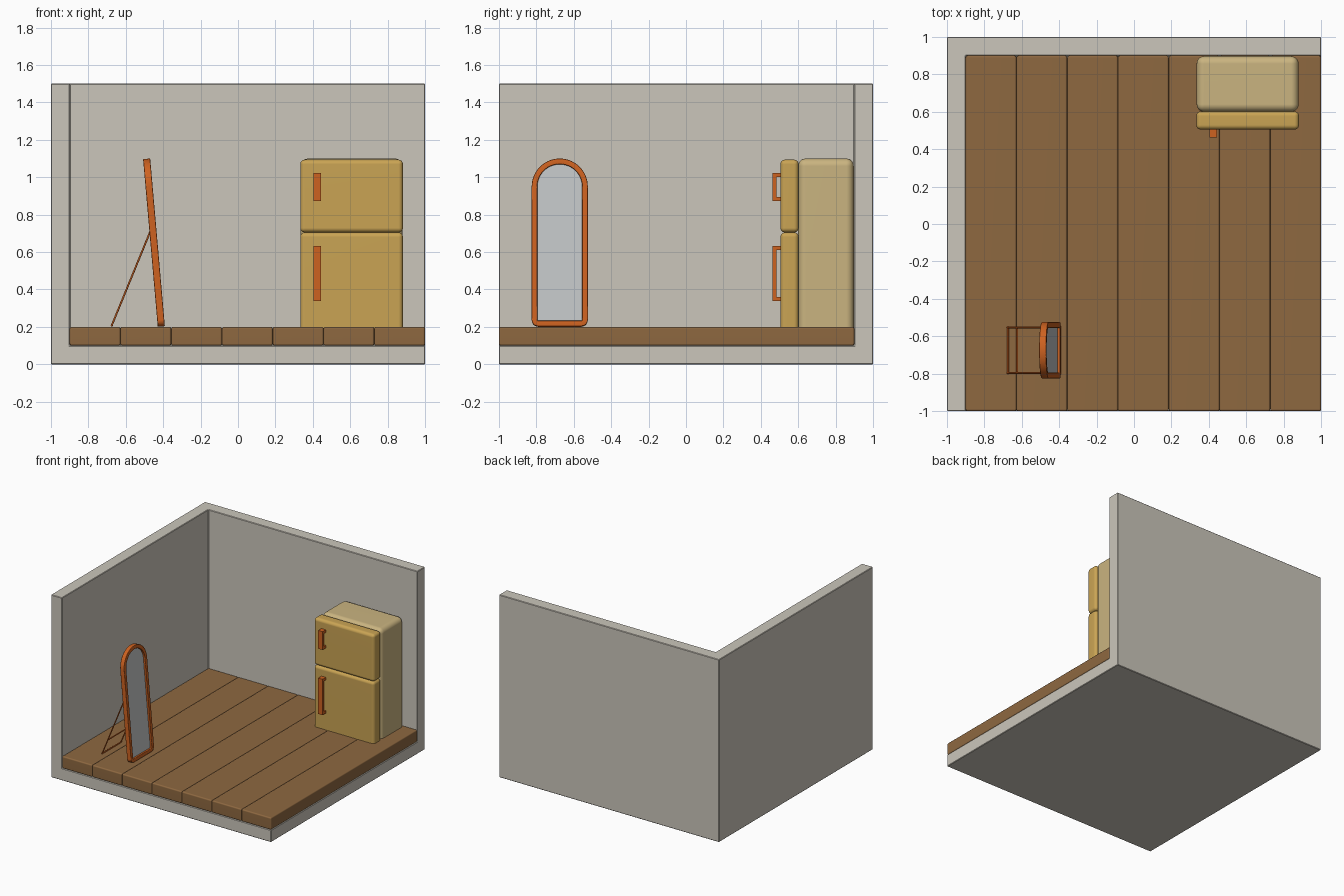
import bpy, bmesh, math
from mathutils import Vector, Matrix

if "Cube" in bpy.data.objects:
    bpy.data.objects.remove(bpy.data.objects["Cube"])


def material(name, r, g, b):
    m = bpy.data.materials.new(name)
    lin = [((c / 255 + 0.055) / 1.055) ** 2.4 for c in (r, g, b)]
    m.diffuse_color = (*lin, 1)
    m.use_nodes = True
    m.node_tree.nodes["Principled BSDF"].inputs["Base Color"].default_value = m.diffuse_color
    return m


PLASTER = material("warm grey plaster", 203, 198, 187)
WOOD = material("brown wood", 142, 104, 64)
CREAM = material("cream enamel", 202, 180, 128)
YELLOW = material("mustard enamel", 202, 164, 84)
ORANGE = material("burnt orange", 206, 98, 32)
GLASS = material("silver glass", 196, 199, 200)


def finish(bm, name, mat, smooth=True):
    bmesh.ops.recalc_face_normals(bm, faces=bm.faces)
    me = bpy.data.meshes.new(name)
    bm.to_mesh(me)
    bm.free()
    ob = bpy.data.objects.new(name, me)
    bpy.context.collection.objects.link(ob)
    if mat:
        me.materials.append(mat)
    if smooth:
        bpy.ops.object.select_all(action='DESELECT')
        ob.select_set(True)
        bpy.context.view_layer.objects.active = ob
        bpy.ops.object.shade_smooth_by_angle(angle=math.radians(50))
        ob.modifiers.new("even normals", 'WEIGHTED_NORMAL').keep_sharp = True
    return ob


def add_box(bm, lo, hi):
    lo, hi = Vector(lo), Vector(hi)
    mat = Matrix.Translation((lo + hi) / 2) @ Matrix.Diagonal((*(hi - lo), 1))
    bmesh.ops.create_cube(bm, size=1, matrix=mat)


def box(name, lo, hi, mat, bevel=0.0, segments=3):
    bm = bmesh.new()
    add_box(bm, lo, hi)
    if bevel:
        bmesh.ops.bevel(bm, geom=bm.edges[:], offset=bevel, segments=segments,
                        profile=0.5, affect='EDGES')
    return finish(bm, name, mat, smooth=bevel > 0)


# Room shell: base slab with left and back walls, cut from one block
room = box("room_shell", (-1, -1, 0), (1, 1, 1.5), PLASTER)
cutter = box("room_cutter", (-0.9, -1.5, 0.1), (1.5, 0.9, 2), None)
cutter.hide_render = True
cutter.hide_viewport = True
cutter.display_type = 'WIRE'
cut = room.modifiers.new("open corner", 'BOOLEAN')
cut.object, cut.operation, cut.solver = cutter, 'DIFFERENCE', 'EXACT'
soft = room.modifiers.new("soft edges", 'BEVEL')
soft.width, soft.segments = 0.004, 1

# Floor planks
PLANKS = 7
step = 1.9 / PLANKS
for i in range(PLANKS):
    x = -0.9 + i * step
    box(f"floor_plank_{i + 1}", (x, -1, 0.1), (x + step, 0.9, 0.2), WOOD, 0.01, 3)

# Fridge: body and two doors, their feet sunk into the floor
box("fridge_body", (0.335, 0.6, 0.15), (0.88, 0.897, 1.1), CREAM, 0.04, 5)
box("fridge_lower_door", (0.333, 0.505, 0.15), (0.882, 0.602, 0.705), YELLOW, 0.024, 4)
box("fridge_upper_door", (0.333, 0.505, 0.705), (0.882, 0.602, 1.094), YELLOW, 0.024, 4)

# Door handles: a grip on two posts
for name, z0, z1 in (("lower", 0.337, 0.632), ("upper", 0.873, 1.023)):
    bm = bmesh.new()
    side = [(0.51, z0), (0.463, z0), (0.463, z1), (0.51, z1),
            (0.51, z1 - 0.022), (0.484, z1 - 0.022), (0.484, z0 + 0.022), (0.51, z0 + 0.022)]
    face = bm.faces.new([bm.verts.new((0.405, y, z)) for y, z in side])
    ext = bmesh.ops.extrude_face_region(bm, geom=[face])
    bmesh.ops.translate(bm, vec=(0.04, 0, 0),
                        verts=[v for v in ext["geom"] if isinstance(v, bmesh.types.BMVert)])
    finish(bm, f"fridge_{name}_handle", ORANGE, smooth=False)

# Standing mirror outline: arched top, small rounded bottom corners (y, z, outward angle)
R, CORNER, HALF = 0.135, 0.02, 0.015
outline = []
for cy, cz, r, a0, a1, n in ((0, 0.75, R, 0, 180, 28),
                             (-R + CORNER, HALF + CORNER, CORNER, 180, 270, 5),
                             (R - CORNER, HALF + CORNER, CORNER, 270, 360, 5)):
    for k in range(n + 1):
        a = math.radians(a0 + (a1 - a0) * k / n)
        outline.append((cy + r * math.cos(a), cz + r * math.sin(a), a))
LEAN = Matrix.Translation((-0.41, -0.675, 0.202)) @ Matrix.Rotation(math.radians(-5), 4, 'Y')

# Mirror frame: chamfered section swept round the outline
D, C = 0.019, 0.003
section = [(-D, HALF - C), (-D + C, HALF), (D - C, HALF), (D, HALF - C),
           (D, -HALF + C), (D - C, -HALF), (-D + C, -HALF), (-D, -HALF + C)]
bm = bmesh.new()
rings = [[bm.verts.new((sx, y + so * math.cos(a), z + so * math.sin(a))) for sx, so in section]
         for y, z, a in outline]
for i, ring in enumerate(rings):
    nxt = rings[(i + 1) % len(rings)]
    for j in range(len(section)):
        k = (j + 1) % len(section)
        bm.faces.new((ring[j], ring[k], nxt[k], nxt[j]))
finish(bm, "mirror_frame", ORANGE).matrix_world = LEAN

# Mirror glass: thin pane inside the frame
bm = bmesh.new()
pane = bm.faces.new([bm.verts.new((-0.004, y, z)) for y, z, a in outline])
ext = bmesh.ops.extrude_face_region(bm, geom=[pane])
bmesh.ops.translate(bm, vec=(0.008, 0, 0),
                    verts=[v for v in ext["geom"] if isinstance(v, bmesh.types.BMVert)])
finish(bm, "mirror_glass", GLASS, smooth=False).matrix_world = LEAN


# Mirror stand: two slim legs and two crossbars
def rod(bm, a, b, radius=0.005):
    a, b = Vector(a), Vector(b)
    d = b - a
    mat = Matrix.Translation((a + b) / 2) @ d.to_track_quat('Z', 'Y').to_matrix().to_4x4()
    bmesh.ops.create_cone(bm, cap_ends=True, segments=8, radius1=radius, radius2=radius,
                          depth=d.length, matrix=mat)


bm = bmesh.new()
Y0, Y1 = -0.797, -0.553
for y in (Y0, Y1):
    rod(bm, (-0.465, y, 0.72), (-0.677, y, 0.203))
for x, z in ((-0.674, 0.207), (-0.625, 0.33)):
    rod(bm, (x, Y0, z), (x, Y1, z))
finish(bm, "mirror_stand", ORANGE)
